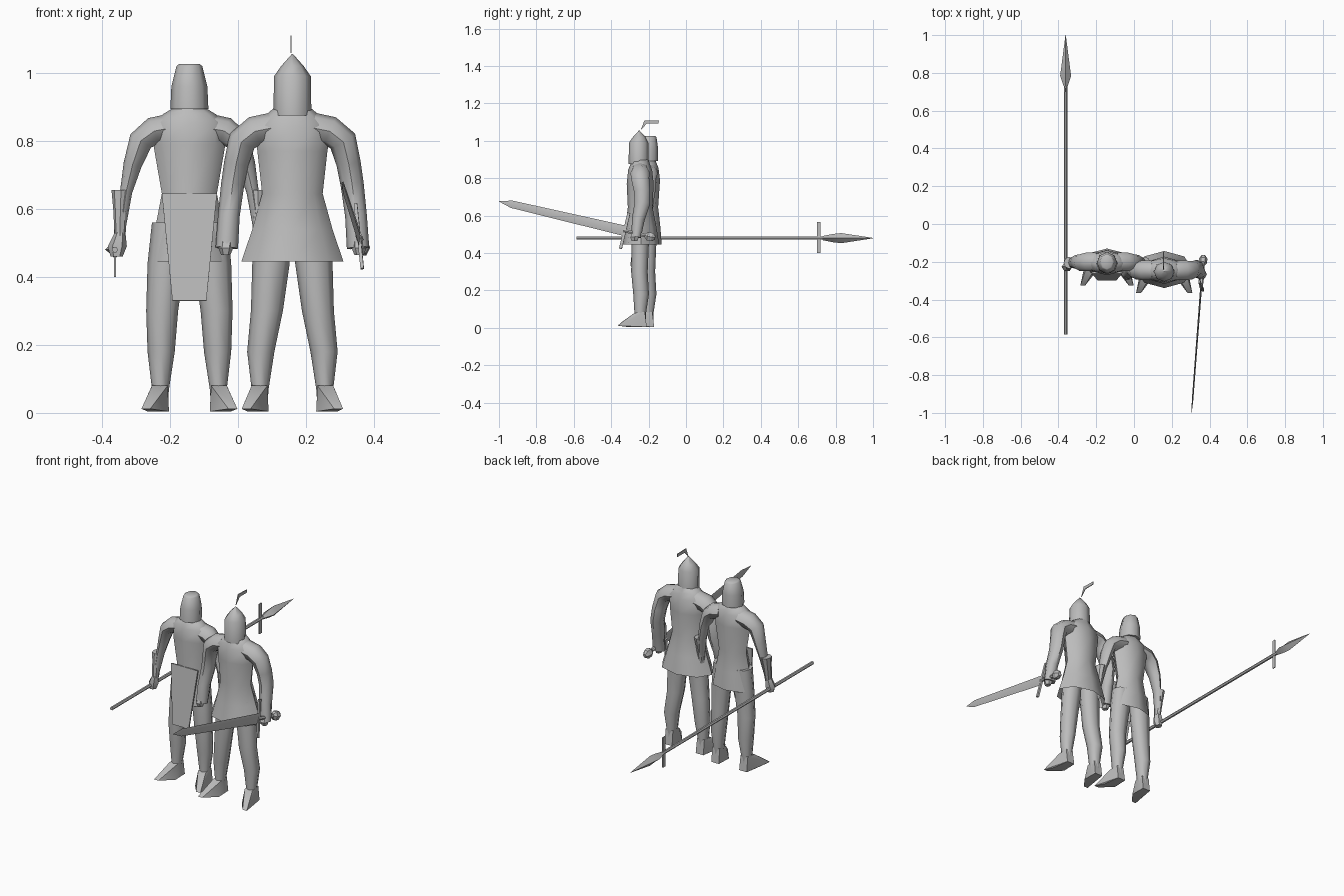
import bpy, bmesh, math
from mathutils import Vector as V

if "Cube" in bpy.data.objects:
    bpy.data.objects.remove(bpy.data.objects["Cube"])

steel = bpy.data.materials.new("plain grey")
steel.diffuse_color = (0.5, 0.5, 0.5, 1)
steel.use_nodes = True
steel.node_tree.nodes["Principled BSDF"].inputs["Base Color"].default_value = steel.diffuse_color


def finish(name, bm, angle=50):
    bmesh.ops.recalc_face_normals(bm, faces=bm.faces)
    me = bpy.data.meshes.new(name)
    bm.to_mesh(me)
    bm.free()
    me.materials.append(steel)
    ob = bpy.data.objects.new(name, me)
    bpy.context.collection.objects.link(ob)
    bpy.ops.object.select_all(action='DESELECT')
    ob.select_set(True)
    bpy.context.view_layer.objects.active = ob
    bpy.ops.object.shade_smooth_by_angle(angle=math.radians(angle))
    return ob


def loft(name, secs, n=8, level=False, depth=(0, 1, 0), caps=(True, True), turn=0, angle=50):
    """Skin rings of (x, y, z, half width, half depth); level keeps the rings horizontal."""
    bm = bmesh.new()
    pts = [V(s[:3]) for s in secs]
    rings = []
    for i, s in enumerate(secs):
        t = pts[min(i + 1, len(pts) - 1)] - pts[max(i - 1, 0)]
        t = V((0, 0, 1)) if level else t.normalized()
        side = V(depth).cross(t).normalized()
        dep = t.cross(side)
        rings.append([bm.verts.new(pts[i] + side * s[3] * math.cos(a) + dep * s[4] * math.sin(a))
                      for a in (math.tau * (k + turn) / n for k in range(n))])
    for a, b in zip(rings, rings[1:]):
        for k in range(n):
            bm.faces.new((a[k], a[(k + 1) % n], b[(k + 1) % n], b[k]))
    if caps[0]:
        bm.faces.new(rings[0])
    if caps[1]:
        bm.faces.new(rings[-1])
    return finish(name, bm, angle)


def hull(name, pts):
    bm = bmesh.new()
    for p in pts:
        bm.verts.new(p)
    bmesh.ops.convex_hull(bm, input=bm.verts)
    return finish(name, bm, 40)


def plate(name, outline, thick):
    """Flat outline thickened along its normal."""
    bm = bmesh.new()
    f = bm.faces.new([bm.verts.new(p) for p in outline])
    f.normal_update()
    nrm = f.normal.copy()
    ext = bmesh.ops.extrude_face_region(bm, geom=[f])
    bmesh.ops.translate(bm, vec=nrm * thick,
                        verts=[v for v in ext['geom'] if isinstance(v, bmesh.types.BMVert)])
    return finish(name, bm, 30)


def body(name, cx, cy, rings):
    loft(name, [(cx, cy + dy, z, rx, ry) for z, rx, ry, dy in rings], level=True, caps=(False, True))


def legs(name, cx, cy, hip, calf, toe):
    for s in (-1, 1):
        # trouser leg
        loft(name + "_leg", [(cx + s * x, cy + dy, z, rx, ry) for x, dy, z, rx, ry in (
            (hip - .008, .0, .56, .05, .05), (hip, .0, .44, .055, .046), (hip + .012, -.004, .30, .047, .044),
            (calf, .005, .18, .040, .042), (calf + .002, .0, .07, .025, .03), (calf + .004, 0, .03, .024, .03))],
             level=True)
        # pointed shoe
        a = calf + .003
        hull(name + "_shoe", [(cx + s * x, cy + y, z) for x, y, z in (
            (a - .022, .025, .085), (a + .022, .025, .085), (a - .022, -.03, .08), (a + .024, -.03, .08),
            (a - .024, .035, .005), (a + .022, .035, .005), (a - .026, -.05, .004), (a + .036, -.06, .004),
            (toe - .012, -.12, .012), (toe + .014, -.12, .012), (toe, -.10, .03))])


# ---- spearman ----
ax, ay = -.143, -.205
body("spearman_tunic", ax, ay, [
    (.445, .122, .075, 0), (.54, .101, .068, 0), (.645, .081, .056, 0), (.79, .106, .066, 0),
    (.855, .112, .058, 0), (.88, .075, .048, 0), (.90, .042, .04, 0)])
legs("spearman", ax, ay, .068, .083, .127)
# flat cloth hanging from the belt
plate("front_cloth", [(ax - .081, ay - .058, .645), (ax + .081, ay - .058, .645),
                      (ax + .05, ay - .093, .33), (ax - .05, ay - .093, .33)], .008)
# flat topped helm
loft("flat_helm", [(ax, ay - .002, .893, .056, .058), (ax, ay, .96, .053, .056),
                   (ax, ay + .003, 1.02, .038, .044), (ax, ay + .003, 1.026, .03, .036)], level=True)
for s in (-1, 1):
    loft("spearman_arm", [(ax + s * x, ay + y, z, w, d) for x, y, z, w, d in (
        (.055, .005, .838, .042, .05), (.105, .005, .828, .042, .05), (.143, .0, .80, .036, .045),
        (.167, .005, .73, .027, .036), (.186, .0, .65, .018, .028), (.202, -.015, .54, .014, .018))])
    # flared gauntlet cuff and fist
    loft("gauntlet_cuff", [(ax + s * x, ay + y, z, w, d) for x, y, z, w, d in (
        (.201, .0, .655, .028, .032), (.203, -.008, .60, .021, .026),
        (.204, -.018, .52, .016, .02))], level=True, angle=35)
    loft("spearman_fist", [(ax + s * x, ay + y, z, w, d) for x, y, z, w, d in (
        (.204, -.018, .53, .016, .02), (.212, -.022, .49, .028, .026), (.214, -.022, .46, .018, .022))],
         n=6, level=True, angle=35)

# ---- spear lying level, pointing back ----
sx, sz = -.362, .48
loft("spear_shaft", [(sx, -.585, sz, .009, .009), (sx, .75, sz, .009, .009)], n=6, depth=(0, 0, 1))
loft("spear_head", [(sx, .73, sz, .011, .011), (sx, .785, sz, .029, .022), (sx, .83, sz, .023, .027),
                    (sx, 1.0, sz, .001, .001)], n=4, depth=(0, 0, 1), angle=30)
plate("spear_crossbar", [(sx - .002, .70, .40), (sx - .002, .72, .40),
                         (sx - .002, .72, .566), (sx - .002, .70, .566)], .005)

# ---- swordsman ----
bx, by = .16, -.245
body("swordsman_tunic", bx, by, [
    (.445, .15, .098, .004), (.54, .118, .083, .004), (.645, .089, .066, 0), (.77, .103, .072, 0),
    (.845, .115, .064, 0), (.875, .08, .052, 0), (.90, .05, .045, 0)])
legs("swordsman", bx, by, .063, .093, .135)
# peaked helm
loft("peaked_helm", [(bx, by - .008, .875, .056, .054), (bx, by - .008, .99, .054, .052),
                     (bx, by - .005, 1.02, .033, .034), (bx, by - .005, 1.055, .002, .002)], level=True)
# thin plume on the peak
plate("plume", [(bx - .002, -.242, 1.058), (bx - .002, -.222, 1.11), (bx - .002, -.145, 1.108),
                (bx - .002, -.148, 1.092), (bx - .002, -.21, 1.092)], .004)
for s in (-1, 1):
    # wide sleeve and hand
    loft("swordsman_sleeve", [(bx + s * x, by + y, z, w, d) for x, y, z, w, d in (
        (.06, 0, .838, .045, .05), (.11, 0, .828, .045, .052), (.148, 0, .80, .042, .048),
        (.165, .01, .735, .036, .044), (.176, .012, .67, .034, .042), (.187, -.01, .58, .032, .034),
        (.193, -.022, .485, .033, .026))])
    loft("swordsman_hand", [(bx + s * x, by + y, z, w, d) for x, y, z, w, d in (
        (.192, -.02, .52, .02, .02), (.196, -.03, .485, .022, .026), (.196, -.03, .465, .014, .018))],
         n=6, level=True, angle=35)

# ---- sword, pointing forward and slightly up ----
pommel, tip = V((.366, -.19, .487)), V((.305, -1.0, .677))
along = (tip - pommel).normalized()
across = V((1, 0, 0)).cross(along).normalized()
if across.z < 0:
    across = -across
flat = along.cross(across).normalized()


def sword_part(name, stations, n, angle=30):
    loft(name, [(*(pommel + along * t), w, d) for t, w, d in stations], n=n, depth=across, angle=angle)


L = (tip - pommel).length
sword_part("sword_blade", [(.14, .005, .028), (L - .07, .004, .02), (L, .0005, .001)], 4)
sword_part("sword_grip", [(0, .01, .01), (.15, .01, .01)], 6)
sword_part("sword_pommel", [(-.025, .01, .012), (-.008, .022, .026), (.015, .022, .026), (.03, .01, .012)], 6)
g = pommel + along * .142
loft("sword_guard", [(*(g + across * h + V((-.1 * h, 0, 0))), .011, .007) for h in (-.098, .098)],
     n=4, depth=flat, turn=.5, angle=30)
